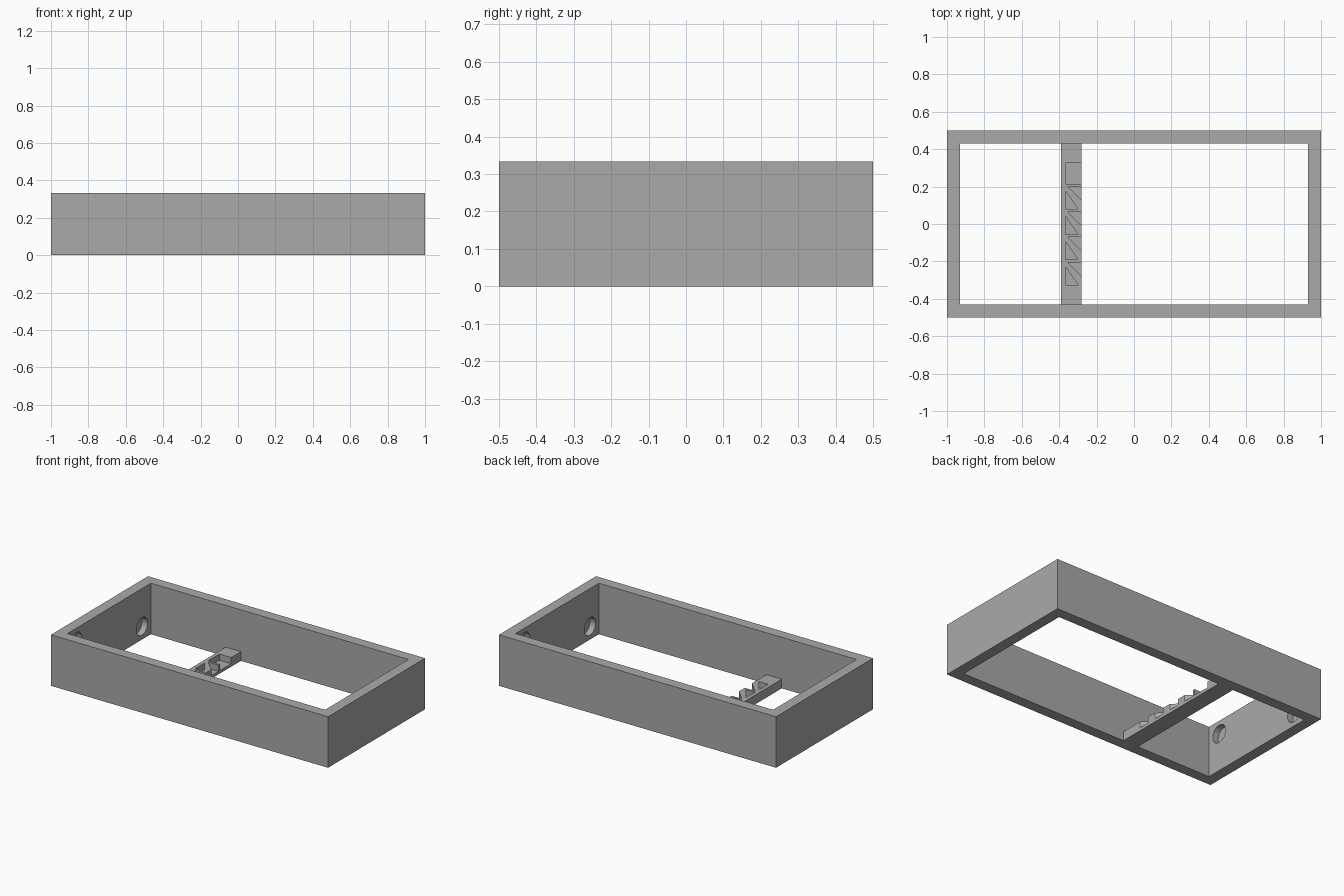
import bpy, bmesh, math
from mathutils import Matrix, Vector

if "Cube" in bpy.data.objects:
    bpy.data.objects.remove(bpy.data.objects["Cube"])

grey = bpy.data.materials.new("plain grey")
grey.diffuse_color = (0.40, 0.40, 0.40, 1)
grey.use_nodes = True
grey.node_tree.nodes["Principled BSDF"].inputs["Base Color"].default_value = grey.diffuse_color


def add_prism(bm, outline, z0, z1):
    """Upright prism from a plan outline."""
    face = bm.faces.new([bm.verts.new((x, y, z0)) for x, y in outline])
    top = bmesh.ops.extrude_face_region(bm, geom=[face])["geom"]
    bmesh.ops.translate(bm, vec=(0, 0, z1 - z0),
                        verts=[v for v in top if isinstance(v, bmesh.types.BMVert)])


def rect(x0, x1, y0, y1):
    return [(x0, y0), (x1, y0), (x1, y1), (x0, y1)]


def finish(bm, name):
    bmesh.ops.recalc_face_normals(bm, faces=bm.faces)
    mesh = bpy.data.meshes.new(name)
    bm.to_mesh(mesh)
    bm.free()
    mesh.materials.append(grey)
    obj = bpy.data.objects.new(name, mesh)
    bpy.context.collection.objects.link(obj)
    return obj


def cut(obj, cutter):
    cutter.hide_render = True
    mod = obj.modifiers.new("cut", "BOOLEAN")
    mod.operation = "DIFFERENCE"
    mod.solver = "EXACT"
    mod.object = cutter
    bpy.context.view_layer.objects.active = obj
    bpy.ops.object.modifier_apply(modifier=mod.name)
    bpy.data.objects.remove(cutter)


HEIGHT = 0.333
INNER_X, INNER_Y = 0.93, 0.43

# Open rectangular frame
bm = bmesh.new()
add_prism(bm, rect(-1, 1, -0.5, 0.5), 0, HEIGHT)
frame = finish(bm, "frame")
bm = bmesh.new()
add_prism(bm, rect(-INNER_X, INNER_X, -INNER_Y, INNER_Y), -0.1, HEIGHT + 0.1)
cut(frame, finish(bm, "opening_cutter"))

# Blind round sockets on the inside of both end walls, low and high diagonally
bm = bmesh.new()
DEPTH = 0.04
for side in (-1, 1):
    for y, z in ((-0.338 * -side, 0.247), (0.338 * -side, 0.086)):
        y = -y if side == -1 else y
        y = abs(y) * (side if z > 0.15 else -side)
        place = Matrix.Translation((side * INNER_X, y, z)) @ Matrix.Rotation(math.pi / 2, 4, "Y")
        bmesh.ops.create_cone(bm, cap_ends=True, segments=32, radius1=0.058,
                              radius2=0.058, depth=2 * DEPTH, matrix=place)
cut(frame, finish(bm, "socket_cutter"))
bpy.ops.object.select_all(action="DESELECT")
frame.select_set(True)
bpy.context.view_layer.objects.active = frame
bpy.ops.object.shade_smooth_by_angle(angle=math.radians(30))

# Cross bar between the long walls
BAR_TOP, BAR_FLOOR = 0.06, 0.02
bm = bmesh.new()
add_prism(bm, rect(-0.39, -0.28, -INNER_Y, INNER_Y), 0, BAR_TOP)
bar = finish(bm, "cross_bar")

# Square bay open to the right, then four teeth with a cut corner and a pocket
bm = bmesh.new()
add_prism(bm, rect(-0.365, -0.25, 0.215, 0.33), BAR_FLOOR, 0.1)
for i in range(4):
    y = 0.20 - 0.135 * i
    add_prism(bm, [(-0.355, y), (-0.25, y - 0.14 * 0.75 / 0.75 * 0.75 - 0.0), (-0.25, y)],
              BAR_FLOOR, 0.1)
    add_prism(bm, [(-0.365, y - 0.12), (-0.30, y - 0.12), (-0.365, y - 0.025)],
              BAR_FLOOR, 0.1)
cut(bar, finish(bm, "bar_cutter"))
